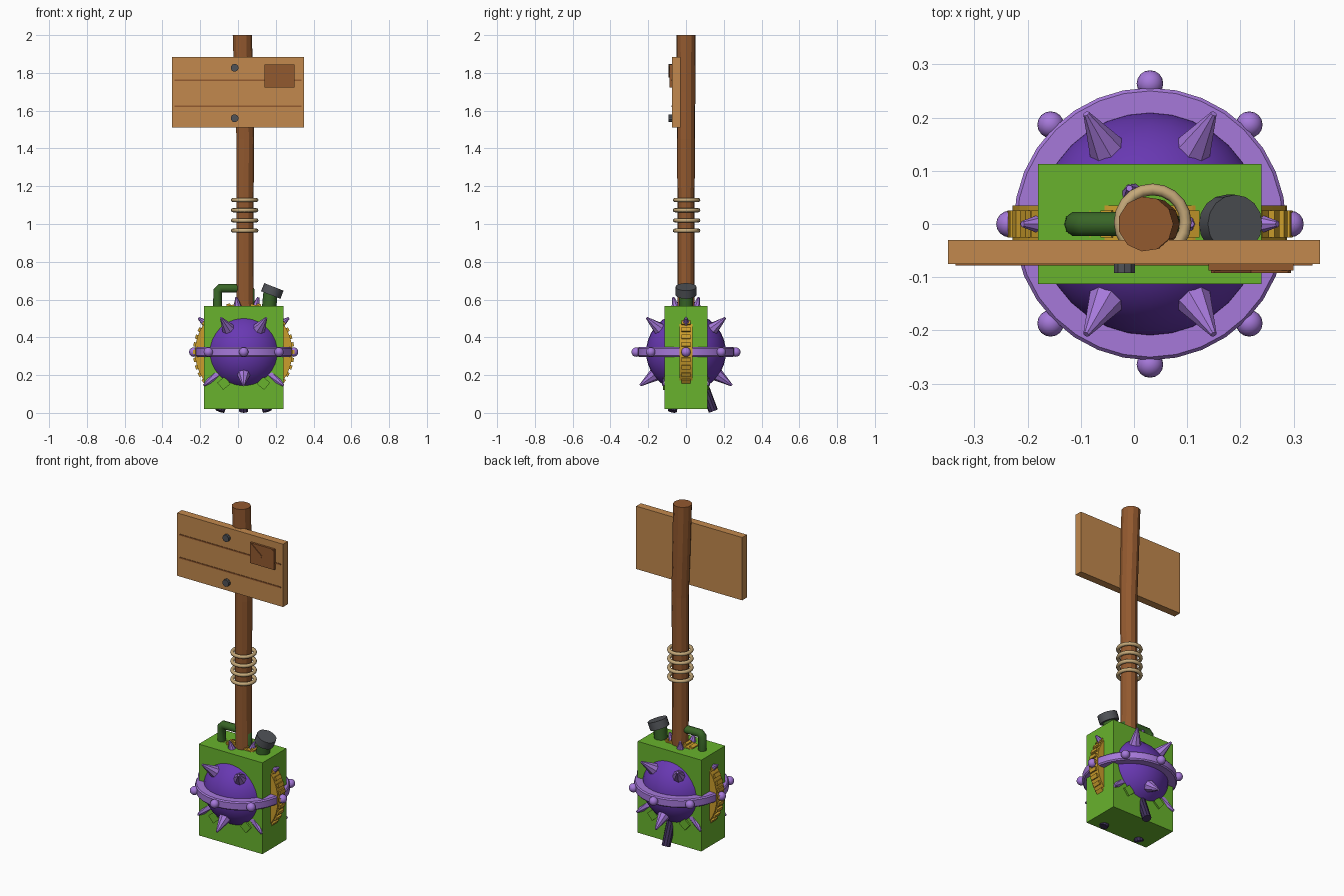
import bpy, bmesh, math
from math import cos, sin, pi, radians
from mathutils import Vector

cube = bpy.data.objects.get("Cube")
if cube:
    bpy.data.objects.remove(cube)


def material(name, *rgb):
    m = bpy.data.materials.new(name)
    m.use_nodes = True
    m.diffuse_color = (*rgb, 1)
    m.node_tree.nodes["Principled BSDF"].inputs["Base Color"].default_value = (*rgb, 1)
    return m


PLANK = material("light wood", .54, .25, .075)
WOOD = material("dark wood", .29, .10, .028)
GREEN = material("bright green", .14, .45, .026)
MOSS = material("dark green", .04, .13, .02)
PURPLE = material("purple", .14, .04, .45)
LILAC = material("light purple", .38, .19, .70)
GOLD = material("gold", .60, .34, .025)
GREY = material("dark grey", .08, .085, .095)
ROPE = material("rope tan", .55, .39, .19)
PLUM = material("dark plum", .05, .03, .10)
CENTRE = Vector((.03, 0, .322))


def finish(name, mat, smooth=0):
    ob = bpy.context.object
    ob.name = name
    ob.data.materials.clear()
    ob.data.materials.append(mat)
    if smooth:
        bpy.ops.object.shade_smooth_by_angle(angle=radians(smooth))
    return ob


def box(name, mat, loc, size, rot=(0, 0, 0)):
    bpy.ops.mesh.primitive_cube_add(size=1, location=loc, rotation=rot)
    bpy.context.object.scale = size
    return finish(name, mat)


def ball(name, mat, loc, radius, segs=16, rings=10):
    bpy.ops.mesh.primitive_uv_sphere_add(segments=segs, ring_count=rings, radius=radius, location=loc)
    return finish(name, mat, 40)


def rod(name, mat, a, b, r1, r2, sides, smooth=0):
    a, b = Vector(a), Vector(b)
    rot = (b - a).to_track_quat('Z', 'Y').to_euler()
    bpy.ops.mesh.primitive_cone_add(vertices=sides, radius1=r1, radius2=r2, depth=(b - a).length,
                                    location=(a + b) / 2, rotation=rot)
    return finish(name, mat, smooth)


def lathe(name, mat, profile, sides, closed, smooth=0):
    """Profile of (x offset, radius, z) rings; closed profiles make a band."""
    bm = bmesh.new()
    rings = [[bm.verts.new((x + r * cos(2 * pi * i / sides), r * sin(2 * pi * i / sides), z))
              for i in range(sides)] for x, r, z in profile]
    pairs = list(zip(rings, rings[1:]))
    if closed:
        pairs.append((rings[-1], rings[0]))
    else:
        bm.faces.new(rings[0])
        bm.faces.new(rings[-1])
    for lo, hi in pairs:
        for i in range(sides):
            j = (i + 1) % sides
            bm.faces.new((lo[i], lo[j], hi[j], hi[i]))
    bmesh.ops.recalc_face_normals(bm, faces=bm.faces)
    me = bpy.data.meshes.new(name)
    bm.to_mesh(me)
    bm.free()
    ob = bpy.data.objects.new(name, me)
    bpy.context.collection.objects.link(ob)
    bpy.ops.object.select_all(action='DESELECT')
    ob.select_set(True)
    bpy.context.view_layer.objects.active = ob
    return finish(name, mat, smooth)


def polar(azimuth, radius, z):
    a = radians(azimuth)
    return Vector((CENTRE.x + radius * cos(a), radius * sin(a), z))


# Bent wooden pole
lathe("pole", WOOD, [(.038, .047, .5), (.036, .046, .8), (.036, .046, 1.1), (.038, .048, 1.45),
                     (.03, .05, 1.7), (.022, .052, 2)], 11, False)

# Rope coils round the pole
for k in range(4):
    bpy.ops.mesh.primitive_torus_add(location=(.035, .003, .965 + .054 * k), major_radius=.062,
                                     minor_radius=.011, major_segments=20, minor_segments=8)
    finish("rope_coil", ROPE, 50)

# Sign board with seams and bolts
box("sign_board", PLANK, (0, -.0525, 1.6975), (.7, .045, .375))
for z in (1.76, 1.623):
    box("board_seam", WOOD, (0, -.075, z), (.67, .006, .008))
for z in (1.827, 1.56):
    rod("board_bolt", GREY, (-.018, -.07, z), (-.018, -.092, z), .021, .021, 10)

# Envelope plaque with folded flap
box("envelope", WOOD, (.22, -.08, 1.783), (.16, .015, .122))
for side in (-1, 1):
    box("envelope_fold", WOOD, (.22 + side * .036, -.088, 1.809), (.095, .008, .009),
        (0, -side * radians(40), 0))

# Fuel can body
box("can_body", GREEN, (.03, 0, .2925), (.42, .226, .545))

# Bent tube handle
path = bpy.data.curves.new("can_handle", 'CURVE')
path.dimensions = '3D'
path.bevel_depth = .024
path.bevel_resolution = 3
line = path.splines.new('POLY')
points = [(-.108, .55), (-.108, .645), (-.093, .66), (.05, .66), (.065, .645), (.065, .55)]
line.points.add(len(points) - 1)
for p, (x, z) in zip(line.points, points):
    p.co = (x, 0, z, 1)
handle = bpy.data.objects.new("can_handle", path)
bpy.context.collection.objects.link(handle)
path.materials.append(MOSS)

# Filler neck and tilted cap
rod("filler_neck", MOSS, (.163, 0, .54), (.172, 0, .635), .038, .038, 12, 40)
rod("filler_cap", GREY, (.173, 0, .624), (.19, 0, .667), .055, .055, 16, 40)

# Ball with equator band and knobs
ball("mine_ball", PURPLE, CENTRE, .211, 32, 20)
lathe("equator_band", LILAC, [(.03, .2, .297), (.03, .25, .297), (.03, .256, .304), (.03, .256, .342),
                              (.03, .25, .349), (.03, .2, .349)], 32, True, 30)
for k in range(8):
    ball("band_knob", LILAC, polar(45 * k, .264, CENTRE.z), .025)

# Spikes: three on top, six above the band, six below
def spikes(count, start, elevation):
    e = radians(elevation)
    for k in range(count):
        az = start + 360 / count * k
        inner, outer = (polar(az, d * cos(e), CENTRE.z + d * sin(e)) for d in (.195, .3))
        rod("spike", LILAC, inner, outer, .038, .006, 8)


spikes(3, 0, 75)
spikes(6, 0, 37)
spikes(6, 30, -36)

# Toothed gold hoop standing upright round the ball
hoop = lathe("gold_hoop", GOLD, [(0, .21, -.035), (0, .258, -.035), (0, .258, .035), (0, .21, .035)],
             40, True)
hoop.location = CENTRE
hoop.rotation_euler = (pi / 2, 0, 0)
for k in range(40):
    a = 2 * pi * k / 40
    box("hoop_tooth", GOLD, CENTRE + Vector((cos(a), 0, sin(a))) * .26, (.016, .05, .022), (0, -a, 0))

# Three splayed legs
for az in (90, 210, 330):
    rod("leg", PLUM, polar(az, .085, .17), polar(az, .145, .009), .025, .025, 10)

# Small green lugs under the ball
for sx in (-1, 1):
    for sy in (-1, 1):
        box("lug", GREEN, (CENTRE.x + sx * .105, sy * .098, .157), (.05, .05, .05),
            (0, sx * radians(40), 0))
